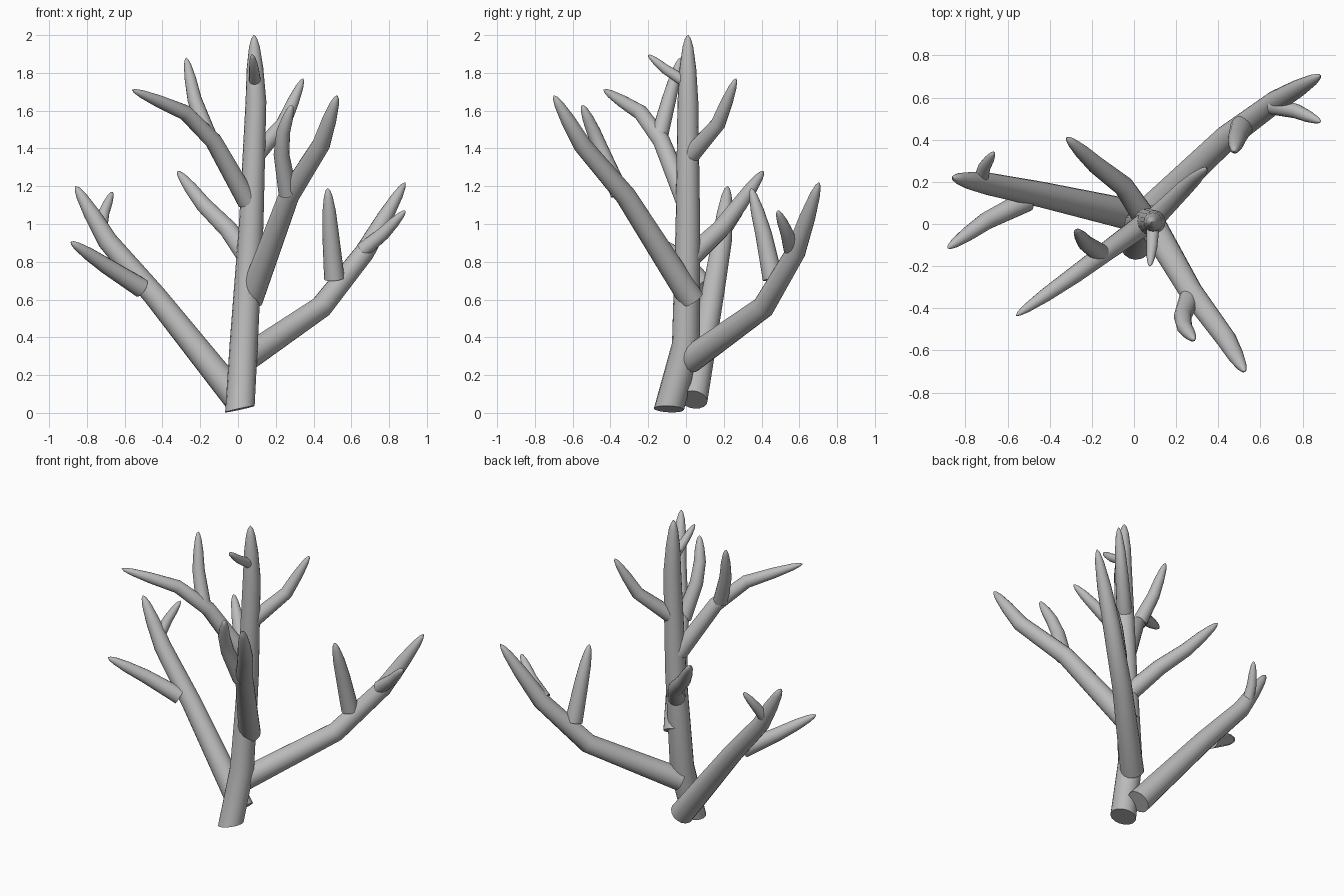
import bpy, bmesh, math
from mathutils import Vector

cube = bpy.data.objects.get("Cube")
if cube:
    bpy.data.objects.remove(cube, do_unlink=True)

bark = bpy.data.materials.new("grey_bark")
bark.use_nodes = True
grey = (0.5, 0.5, 0.5, 1)
bark.diffuse_color = grey
bark.node_tree.nodes["Principled BSDF"].inputs["Base Color"].default_value = grey

SIDES = 16
# Rounded tip: (fraction of last segment, radius factor)
TIP = [(0.5, 0.8), (0.82, 0.52), (0.95, 0.28), (1, 0.04)]


def branch(name, radius, *points, start_dir=None):
    """Tapered limb with a flat base, angular bends and a rounded tip."""
    pts = [Vector(p) for p in points]
    total = sum((b - a).length for a, b in zip(pts, pts[1:]))
    dirs = [(b - a).normalized() for a, b in zip(pts, pts[1:])]
    rings, run = [], 0
    for i, p in enumerate(pts[:-1]):
        if i:
            run += (p - pts[i - 1]).length
            axis = (dirs[i - 1] + dirs[i]).normalized()
        else:
            axis = Vector(start_dir).normalized() if start_dir else dirs[0]
        rings.append((p, axis, radius * (1 - 0.38 * run / total)))
    last_r = rings[-1][2]
    for f, k in TIP:
        rings.append((pts[-2].lerp(pts[-1], f), dirs[-1], last_r * k))

    bm = bmesh.new()
    u = rings[0][1].orthogonal().normalized()
    loops = []
    for centre, axis, r in rings:
        u = (u - axis * u.dot(axis)).normalized()
        v = axis.cross(u)
        loops.append([bm.verts.new(centre + r * (u * math.cos(a) + v * math.sin(a)))
                      for a in (math.tau * k / SIDES for k in range(SIDES))])
    for lo, hi in zip(loops, loops[1:]):
        for k in range(SIDES):
            n = (k + 1) % SIDES
            bm.faces.new((lo[k], lo[n], hi[n], hi[k]))
    bm.faces.new(loops[0][::-1])
    bm.faces.new(loops[-1])
    mesh = bpy.data.meshes.new(name)
    bm.to_mesh(mesh)
    bm.free()
    mesh.materials.append(bark)
    obj = bpy.data.objects.new(name, mesh)
    bpy.context.collection.objects.link(obj)
    bpy.ops.object.select_all(action="DESELECT")
    obj.select_set(True)
    bpy.context.view_layer.objects.active = obj
    bpy.ops.object.shade_smooth_by_angle(angle=math.radians(50))


# Trunk
branch("trunk", 0.08, (0.01, -0.09, 0.02), (0.03, 0, 0.36), (0.07, 0.01, 1),
       (0.095, 0.01, 1.65), (0.085, 0.01, 2), start_dir=(-0.22, 0.05, 1))
branch("trunk_top_twig", 0.032, (0.09, 0, 1.75), (0.085, -0.11, 1.82), (0.075, -0.2, 1.895))

# Low right limb and its twigs
branch("right_limb", 0.075, (0, 0.04, 0.07), (-0.44, 0.14, 0.62), (-0.69, 0.19, 0.91),
       (-0.86, 0.22, 1.2))
branch("right_front_twig", 0.052, (-0.51, 0.11, 0.66), (-0.7, 0.015, 0.78), (-0.885, -0.115, 0.905))
branch("right_back_twig", 0.036, (-0.73, 0.2, 0.96), (-0.71, 0.27, 1.06), (-0.665, 0.34, 1.17))

# Low left limb and its twigs
branch("left_limb", 0.072, (0.03, 0.02, 0.28), (0.44, 0.41, 0.56), (0.67, 0.58, 0.85),
       (0.885, 0.705, 1.22))
branch("left_inner_twig", 0.054, (0.51, 0.46, 0.71), (0.49, 0.41, 0.95), (0.475, 0.345, 1.19))
branch("left_outer_twig", 0.042, (0.66, 0.56, 0.86), (0.77, 0.535, 0.95), (0.885, 0.485, 1.07))

# Front limb and its twig
branch("front_limb", 0.068, (0.065, 0.03, 0.6), (0.27, -0.32, 1.15), (0.44, -0.55, 1.42),
       (0.525, -0.7, 1.68))
branch("front_twig", 0.05, (0.265, -0.35, 1.16), (0.23, -0.44, 1.37), (0.24, -0.49, 1.49),
       (0.285, -0.55, 1.63))

# High right limb and its twig
branch("high_right_limb", 0.054, (0.05, 0, 1.12), (-0.13, -0.13, 1.44), (-0.28, -0.24, 1.59),
       (-0.56, -0.435, 1.71))
branch("high_right_twig", 0.046, (-0.16, -0.14, 1.47), (-0.23, -0.09, 1.66), (-0.275, -0.03, 1.88))

# Back limbs
branch("back_limb", 0.056, (0.05, 0.03, 0.83), (-0.05, 0.18, 0.97), (-0.18, 0.28, 1.1),
       (-0.32, 0.41, 1.28))
branch("high_left_twig", 0.048, (0.1, 0.03, 1.37), (0.24, 0.17, 1.53), (0.345, 0.265, 1.77))
